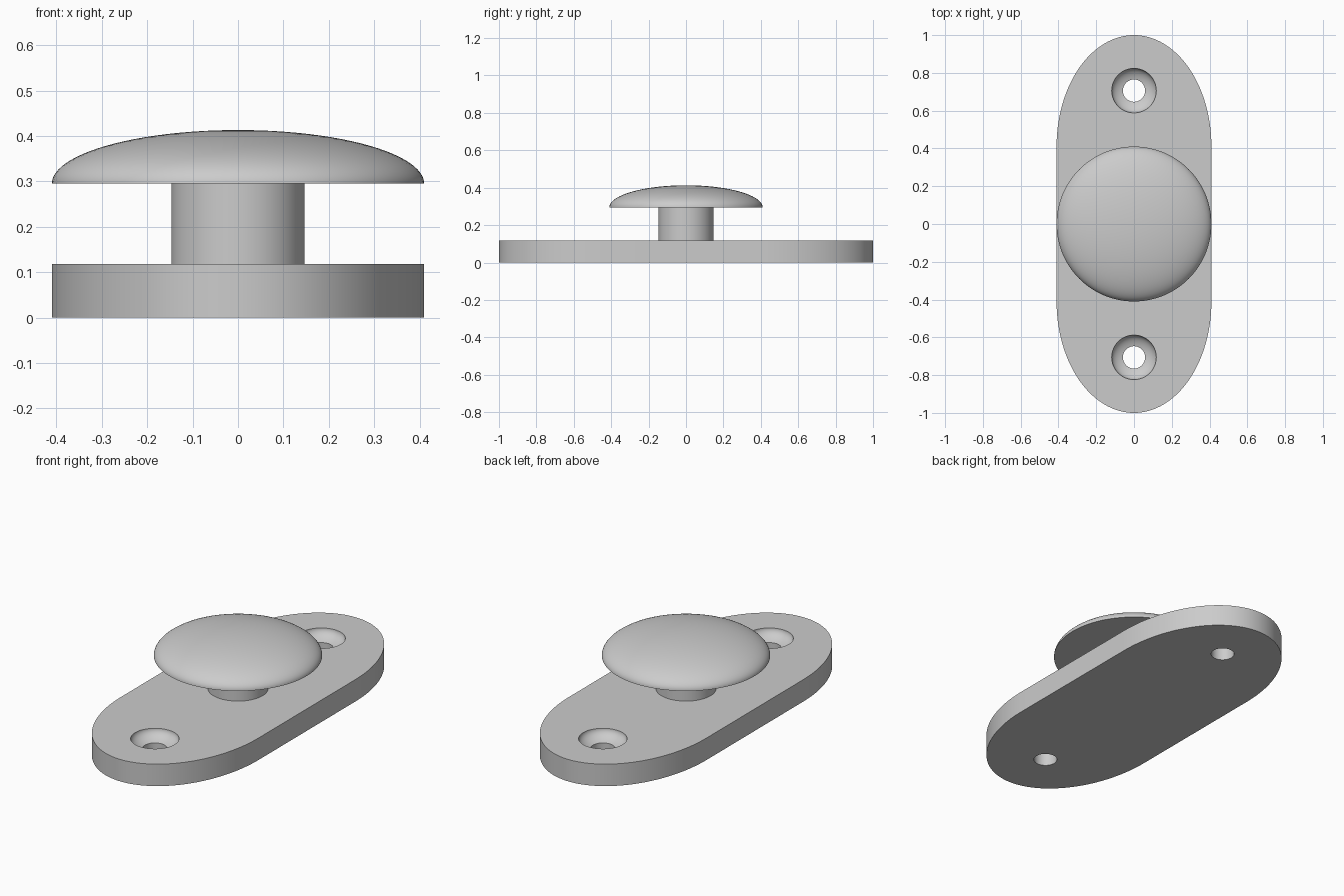
import bpy, bmesh
from math import sin, cos, pi, radians

cube = bpy.data.objects.get("Cube")
if cube:
    bpy.data.objects.remove(cube, do_unlink=True)

WIDTH = 0.41          # half width of the plate, and cap radius
THICK = 0.118         # plate thickness
CAP_BASE, CAP_RISE = 0.295, 0.118
STEM_R = 0.147
HOLE_Y, HOLE_R, SINK_R, SINK_DEPTH = 0.706, 0.059, 0.118, 0.059

grey = bpy.data.materials.new("plain grey")
grey.use_nodes = True
colour = (0.6, 0.6, 0.6, 1)
grey.diffuse_color = colour
grey.node_tree.nodes["Principled BSDF"].inputs["Base Color"].default_value = colour


def finish(bm, name):
    bmesh.ops.recalc_face_normals(bm, faces=bm.faces)
    mesh = bpy.data.meshes.new(name)
    bm.to_mesh(mesh)
    bm.free()
    mesh.materials.append(grey)
    ob = bpy.data.objects.new(name, mesh)
    bpy.context.collection.objects.link(ob)
    return ob


def select(ob):
    bpy.ops.object.select_all(action='DESELECT')
    ob.select_set(True)
    bpy.context.view_layer.objects.active = ob


def smooth(ob):
    select(ob)
    bpy.ops.object.shade_smooth_by_angle(angle=radians(35))


def lathe(name, profile, segments=96):
    """Spin (radius, height) points, running axis to axis, about z."""
    bm = bmesh.new()
    verts = [bm.verts.new((r, 0, z)) for r, z in profile]
    edges = [bm.edges.new(pair) for pair in zip(verts, verts[1:])]
    bmesh.ops.spin(bm, geom=verts + edges, cent=(0, 0, 0), axis=(0, 0, 1),
                   angle=2 * pi, steps=segments, use_merge=True)
    bmesh.ops.remove_doubles(bm, verts=bm.verts, dist=1e-5)
    return finish(bm, name)


# Base plate: straight sides with a half ellipse at each end
bm = bmesh.new()
outline = []
for side in (1, -1):
    for i in range(65):
        a = pi * i / 64
        outline.append(bm.verts.new((side * WIDTH * cos(a),
                                     side * (WIDTH + (1 - WIDTH) * sin(a)), 0)))
face = bm.faces.new(outline)
top = bmesh.ops.extrude_face_region(bm, geom=[face])["geom"]
bmesh.ops.translate(bm, vec=(0, 0, THICK),
                    verts=[g for g in top if isinstance(g, bmesh.types.BMVert)])
plate = finish(bm, "base_plate")

# Screw holes: straight bore opening into a rounded countersink
start = pi / 3        # angle where the bowl meets the bore
bowl = [(SINK_R * cos(start * (1 - i / 16)),
         THICK - SINK_DEPTH * sin(start * (1 - i / 16))) for i in range(17)]
bowl[0] = (HOLE_R, bowl[0][1])
cut_profile = [(0, -0.1), (HOLE_R, -0.1)] + bowl + [(SINK_R, 0.2), (0, 0.2)]
for y in (-HOLE_Y, HOLE_Y):
    cutter = lathe("screw_hole_cutter", cut_profile, 64)
    cutter.location.y = y
    cutter.hide_render = True
    cut = plate.modifiers.new("screw hole", 'BOOLEAN')
    cut.operation, cut.solver, cut.object = 'DIFFERENCE', 'EXACT', cutter
    select(plate)
    bpy.ops.object.modifier_apply(modifier=cut.name)
    bpy.data.objects.remove(cutter, do_unlink=True)
smooth(plate)

# Stem, sunk slightly into the plate and the cap
low, high = THICK - 0.02, CAP_BASE + 0.02
smooth(lathe("knob_stem", [(0, low), (STEM_R, low), (STEM_R, high), (0, high)]))

# Domed cap with a flat underside
dome = [(WIDTH * cos(pi / 2 * i / 24), CAP_BASE + CAP_RISE * sin(pi / 2 * i / 24))
        for i in range(24)]
smooth(lathe("knob_cap", [(0, CAP_BASE)] + dome + [(0, CAP_BASE + CAP_RISE)]))
